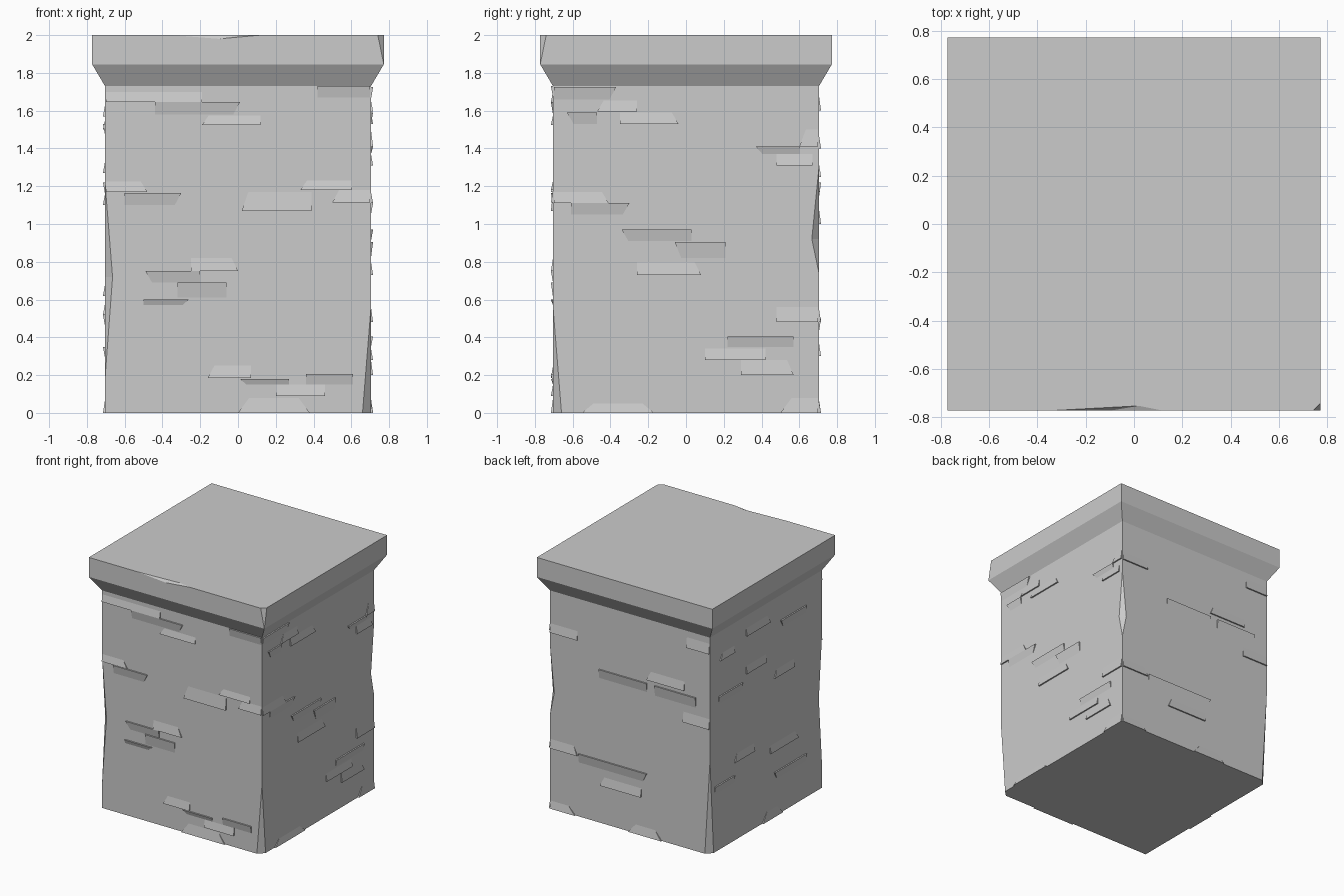
import bpy, bmesh, math, random
from mathutils import Vector

if "Cube" in bpy.data.objects:
    bpy.data.objects.remove(bpy.data.objects["Cube"])

random.seed(4)
R, CAP = 0.704, 0.772      # half widths of shaft and cap
ZB, ZF, ZT = 1.73, 1.845, 2.0


def hull(bm, pts):
    vs = [bm.verts.new(p) for p in pts]
    bmesh.ops.convex_hull(bm, input=vs)


def make(name, bm):
    bmesh.ops.recalc_face_normals(bm, faces=bm.faces)
    me = bpy.data.meshes.new(name)
    bm.to_mesh(me)
    bm.free()
    ob = bpy.data.objects.new(name, me)
    bpy.context.collection.objects.link(ob)
    return ob


def stack(name, rings):
    """Square rings (half width, z) joined into a closed solid."""
    bm = bmesh.new()
    loops = [[bm.verts.new((a * w, b * w, z)) for a, b in ((-1, -1), (1, -1), (1, 1), (-1, 1))]
             for w, z in rings]
    for lo, hi in zip(loops, loops[1:]):
        for i in range(4):
            j = (i + 1) % 4
            bm.faces.new((lo[i], lo[j], hi[j], hi[i]))
    bm.faces.new(loops[0][::-1])
    bm.faces.new(loops[-1])
    return make(name, bm)


def cut(target, pts):
    """Subtract a convex lump from a stone."""
    bm = bmesh.new()
    hull(bm, pts)
    tool = make("chip_cutter", bm)
    tool.hide_render = True
    m = target.modifiers.new("chip", 'BOOLEAN')
    m.operation, m.solver, m.object = 'DIFFERENCE', 'EXACT', tool
    bpy.context.view_layer.objects.active = target
    bpy.ops.object.modifier_apply(modifier=m.name)
    bpy.data.objects.remove(tool)


def corner_chip(target, half, sx, sy, top, mid, bottom, width):
    """V-shaped notch along a vertical corner, deepest at mid."""
    n = Vector((sx, sy, 0)).normalized()
    t = Vector((-n.y, n.x, 0))
    c = Vector((sx * half, sy * half, 0))
    depth, e = width / math.sqrt(2), 0.02
    k = (depth + e) / depth
    prof = [(-depth, mid), (e, mid + (top - mid) * k), (e, mid + (bottom - mid) * k)]
    cut(target, [c + n * d + t * s + Vector((0, 0, z)) for d, z in prof for s in (-.2, .2)])


# Shaft with chipped corners
shaft = stack("shaft", [(R, 0), (R, ZB + .01)])
corner_chip(shaft, R, -1, -1, 1.22, 0.72, 0.18, 0.04)
corner_chip(shaft, R, 1, -1, 0.56, 0, -0.5, 0.045)
corner_chip(shaft, R, 1, 1, 1.30, 0.92, 0.74, 0.038)
corner_chip(shaft, R, -1, 1, 0.75, 0, -0.5, 0.045)

# Flared cap with small chips
cap = stack("cap", [(R, ZB), (CAP, ZF), (CAP, ZT)])
corner_chip(cap, CAP, 1, -1, 2.3, 2.0, 1.845, 0.032)
cut(cap, [(-.35, -CAP, 2.0), (.12, -CAP, 2.0), (.02, -.752, 2.0), (-.1, -CAP, 1.98),
          (-.35, -.80, 2.02), (.12, -.80, 2.02), (.02, -.752, 2.02), (-.1, -.80, 1.98)])

# Worn brick edges: (start, end, z of raised edge, z of flush edge)
FRONT = [(-.70, -.19, 1.645, 1.70), (-.44, .01, 1.645, 1.58), (-.19, .12, 1.525, 1.575),
         (.42, .70, 1.73, 1.67), (-.70, -.48, 1.17, 1.225), (-.60, -.30, 1.165, 1.10),
         (.02, .39, 1.07, 1.17), (.33, .60, 1.18, 1.23), (.50, .70, 1.115, 1.18),
         (-.49, -.20, .75, .69), (-.25, 0, .75, .82), (-.32, -.06, .69, .61),
         (-.50, -.26, .60, .57), (-.16, .07, .185, .25), (.01, .27, .18, .15),
         (.36, .61, .205, .15), (.20, .46, .09, .15), (0, .38, 0, .08)]
RIGHT = [(-.70, -.37, 1.725, 1.66), (-.47, -.26, 1.595, 1.655), (-.63, -.47, 1.59, 1.53),
         (-.35, -.04, 1.53, 1.59), (.37, .60, 1.41, 1.37), (.60, .70, 1.41, 1.50),
         (.48, .67, 1.31, 1.37), (-.70, -.41, 1.11, 1.17), (-.61, -.30, 1.11, 1.05),
         (-.34, .03, .97, .91), (-.06, .21, .905, .82), (-.26, .08, .73, .80),
         (.48, .70, .48, .56), (.22, .57, .405, .35), (.10, .42, .28, .34),
         (.29, .57, .20, .28), (-.55, -.17, 0, .05), (.50, .70, 0, .08)]
BACK = [(.46, .70, 1.40, 1.47), (-.15, .27, 1.22, 1.15), (-.48, -.15, 1.25, 1.32),
        (-.58, -.22, 1.22, 1.14), (-.70, -.47, 1.0, 1.08), (.46, .70, .48, .55),
        (-.15, .45, .50, .43), (-.10, .26, .30, .37), (.48, .70, 0, .06),
        (-.28, .01, 0, .07), (-.70, -.50, 1.6, 1.68)]
LEFT = [(.40, .58, 1.50, 1.55), (-.05, .25, 1.57, 1.63), (-.5, -.18, 1.53, 1.47),
        (.30, .60, 1.22, 1.16), (.0, .25, 1.27, 1.33), (-.35, -.1, 1.10, 1.16),
        (.40, .65, .52, .46), (-.40, -.05, .52, .58), (-.50, -.10, .35, .29),
        (.15, .40, .62, .68), (-.20, .05, 0, .07)]
SIDES = {"front": (FRONT, lambda u, d, z: (u, -d, z)),
         "right": (RIGHT, lambda u, d, z: (d, u, z)),
         "back": (BACK, lambda u, d, z: (u, d, z)),
         "left": (LEFT, lambda u, d, z: (-d, u, z))}

for side, (bricks, place) in SIDES.items():
    bm = bmesh.new()
    for a, b, zo, zi in bricks:
        ta, tb = random.choice([(.035, 0), (0, .035), (0, 0)])
        if zo == 0:
            ta = tb = .06
        # Bricks at a corner run right up to it
        ta, tb = (0 if a <= -.70 else ta), (0 if b >= .70 else tb)
        edge = [(a, zo), (b, zo), (b - tb, zi), (a + ta, zi)]
        pts = [place(u, R + (.011 if z == zo else 0), z) for u, z in edge]
        pts += [place(u, R - .02, z) for u, z in edge]
        hull(bm, pts)
    make(side + "_bricks", bm)
